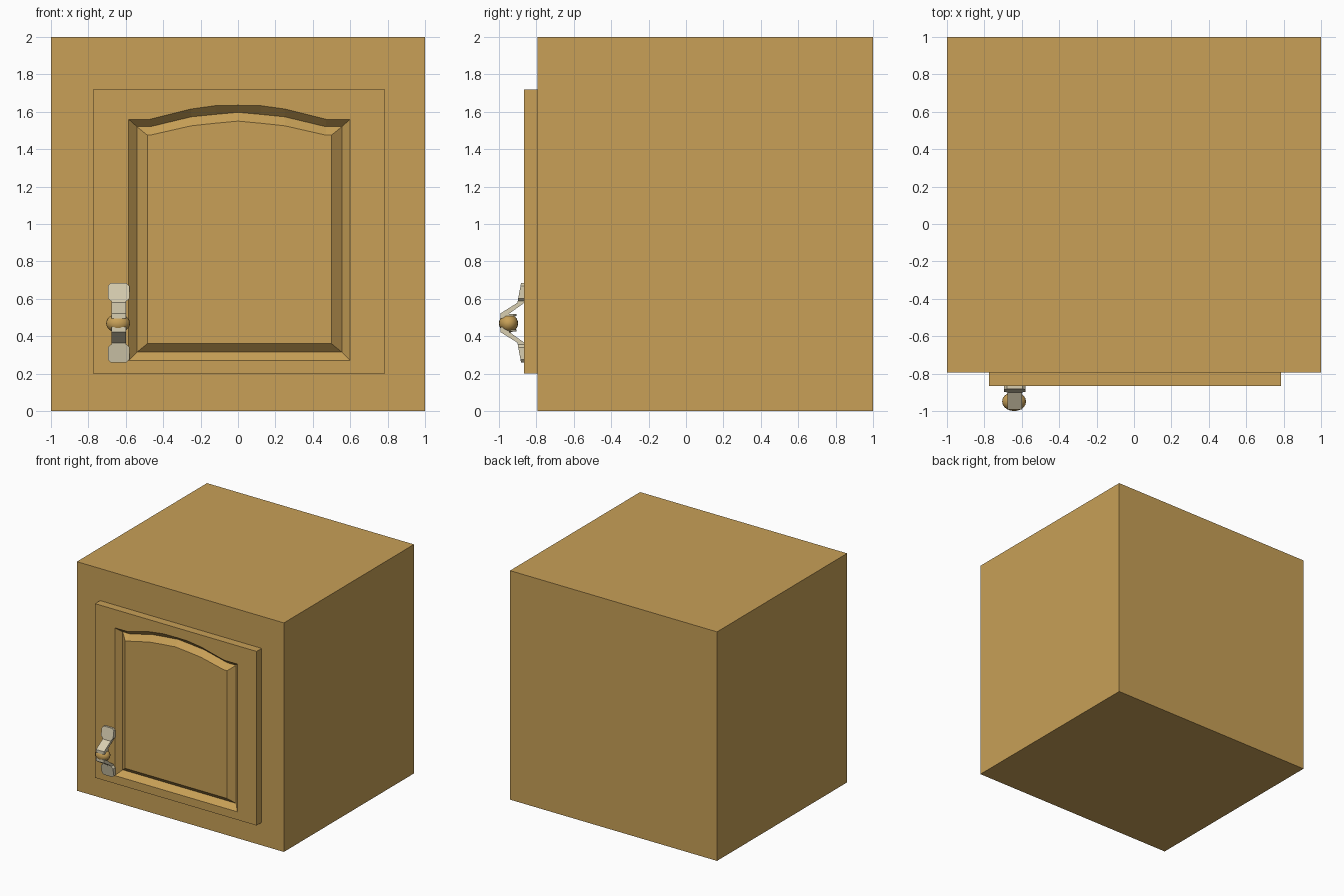
import bpy, bmesh, math
from mathutils import Matrix

if "Cube" in bpy.data.objects:
    bpy.data.objects.remove(bpy.data.objects["Cube"])


def material(name, rgb):
    m = bpy.data.materials.new(name)
    m.diffuse_color = (*rgb, 1)
    m.use_nodes = True
    m.node_tree.nodes["Principled BSDF"].inputs["Base Color"].default_value = m.diffuse_color
    return m


WOOD = material("oak wood", (0.578, 0.352, 0.095))
METAL = material("pale metal", (0.69, 0.62, 0.44))


def finish(name, bm, mat, smooth=False):
    bmesh.ops.recalc_face_normals(bm, faces=bm.faces)
    me = bpy.data.meshes.new(name)
    bm.to_mesh(me)
    bm.free()
    me.materials.append(mat)
    for p in me.polygons:
        p.use_smooth = smooth
    ob = bpy.data.objects.new(name, me)
    bpy.context.collection.objects.link(ob)
    return ob


def loft(name, rings, mat):
    """Bridge equal-length point rings and cap both ends."""
    bm = bmesh.new()
    vr = [[bm.verts.new(p) for p in r] for r in rings]
    n = len(vr[0])
    for a, b in zip(vr, vr[1:]):
        for i in range(n):
            j = (i + 1) % n
            bm.faces.new((a[i], a[j], b[j], b[i]))
    bm.faces.new(vr[0])
    bm.faces.new(vr[-1])
    return finish(name, bm, mat)


def box_ring(x0, x1, y0, y1, z):
    return [(x0, y0, z), (x1, y0, z), (x1, y1, z), (x0, y1, z)]


# Cabinet body
BODY_Y, DOOR_Y = -0.795, -0.865
loft("cabinet_body", [box_ring(-1, 1, BODY_Y, 1, z) for z in (0, 2)], WOOD)


# Door with a V-shaped groove around an arched panel
def panel_ring(y, x0, x1, z0, z1, arch):
    pts = [(x0, y, z0), (x1, y, z0), (x1, y, z1)]
    for x, h in zip((0.47, 0.25, 0.12, 0, -0.12, -0.25, -0.47),
                    (0, arch[0], arch[1], arch[2], arch[1], arch[0], 0)):
        pts.append((x, y, z1 + h))
    return pts + [(x0, y, z1)]


flat = (0, 0, 0)
loft("door", [
    panel_ring(BODY_Y, -0.775, 0.785, 0.2, 1.72, flat),
    panel_ring(DOOR_Y, -0.775, 0.785, 0.2, 1.72, flat),
    panel_ring(DOOR_Y, -0.585, 0.6, 0.27, 1.56, (0.055, 0.073, 0.075)),
    panel_ring(DOOR_Y + 0.045, -0.54, 0.555, 0.315, 1.52, (0.053, 0.066, 0.077)),
    panel_ring(DOOR_Y, -0.485, 0.5, 0.36, 1.475, (0.05, 0.064, 0.075)),
], WOOD)

# Handle: two mounting plates and two arms, mirrored about its middle height
HX, HZ = -0.638, 0.472
for side, s in (("upper", 1), ("lower", -1)):
    # plate outline with clipped corners, front face leaning outwards to the arm
    w, c, z0, z1 = 0.058, 0.016, 0.115, 0.212
    outline = [(-w, z0 + c), (-w + c, z0), (w - c, z0), (w, z0 + c),
               (w, z1 - c), (w - c, z1), (c - w, z1), (-w, z1 - c)]
    lean = lambda z: -0.882 - 0.018 * (z1 - z) / (z1 - z0)
    loft(side + "_handle_plate", [
        [(HX + x, DOOR_Y + 0.002, HZ + s * z) for x, z in outline],
        [(HX + x, lean(z), HZ + s * z) for x, z in outline]], METAL)
    # arm bending out from the plate to the knob
    profile = [(-0.864, 0.135), (-0.898, 0.125), (-0.901, 0.107),
               (-0.992, 0.05), (-0.992, 0.024), (-0.98, 0.024), (-0.864, 0.107)]
    loft(side + "_handle_arm", [
        [(HX + dx, y, HZ + s * z) for y, z in profile] for dx in (-0.039, 0.039)], METAL)
    # small washer between arm and knob
    bm = bmesh.new()
    bmesh.ops.create_cone(bm, cap_ends=True, segments=12, radius1=0.038, radius2=0.038,
                          depth=0.012,
                          matrix=Matrix.Translation((HX, -0.945, HZ + s * 0.042)))
    finish(side + "_washer", bm, METAL)

# Wooden knob held between the arms
bm = bmesh.new()
bmesh.ops.create_uvsphere(bm, u_segments=20, v_segments=12, radius=1)
bmesh.ops.transform(bm, verts=bm.verts, matrix=Matrix.Translation((HX - 0.003, -0.949, HZ - 0.003))
                    @ Matrix.Diagonal((0.064, 0.051, 0.05, 1)))
finish("knob", bm, WOOD, smooth=True)
